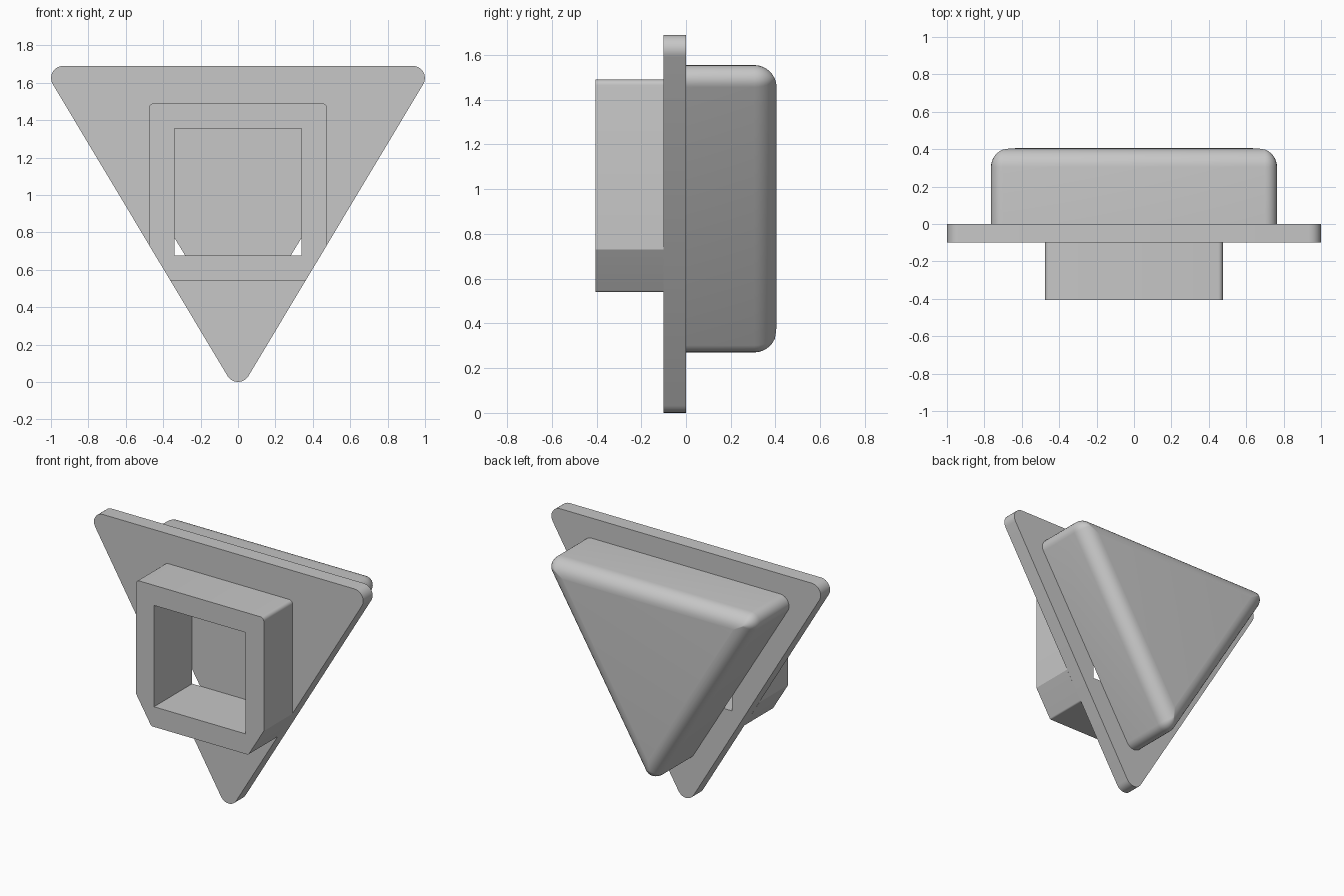
import bpy, bmesh, math
from mathutils import Vector

if "Cube" in bpy.data.objects:
    bpy.data.objects.remove(bpy.data.objects["Cube"], do_unlink=True)

grey = bpy.data.materials.new("light_grey")
grey.use_nodes = True
grey.diffuse_color = (0.57, 0.57, 0.57, 1)
grey.node_tree.nodes["Principled BSDF"].inputs["Base Color"].default_value = grey.diffuse_color


def rounded(corners, radii, steps=8):
    """Outline in x and z with a fillet at each corner."""
    pts = [Vector((x, 0, z)) for x, z in corners]
    out = []
    for i, (p, r) in enumerate(zip(pts, radii)):
        if r == 0:
            out.append(p)
            continue
        a = (pts[i - 1] - p).normalized()
        b = (pts[(i + 1) % len(pts)] - p).normalized()
        half = a.angle(b) / 2
        centre = p + (a + b).normalized() * r / math.sin(half)
        start = (p + a * r / math.tan(half) - centre).normalized()
        end = (p + b * r / math.tan(half) - centre).normalized()
        out += [centre + start.slerp(end, k / steps) * r for k in range(steps + 1)]
    return out


def triangle(top, apex, slope, radius, inset=0):
    """Rounded triangle pointing down, optionally shrunk inwards."""
    top -= inset
    apex += inset * math.sqrt(1 + slope ** 2) / slope
    w = (top - apex) * slope
    return rounded([(-w, top), (w, top), (0, apex)], [max(radius - inset, 0.002)] * 3)


def finish(name, bm):
    bmesh.ops.recalc_face_normals(bm, faces=bm.faces)
    mesh = bpy.data.meshes.new(name)
    bm.to_mesh(mesh)
    bm.free()
    mesh.materials.append(grey)
    obj = bpy.data.objects.new(name, mesh)
    bpy.context.collection.objects.link(obj)
    bpy.ops.object.select_all(action='DESELECT')
    obj.select_set(True)
    bpy.context.view_layer.objects.active = obj
    bpy.ops.object.shade_smooth_by_angle(angle=math.radians(25))


def slab(name, loops, y0, y1):
    """Extrude an outline with holes from y0 to y1."""
    bm = bmesh.new()
    edges = []
    for loop in loops:
        vs = [bm.verts.new((p.x, y0, p.z)) for p in loop]
        edges += [bm.edges.new((vs[i - 1], vs[i])) for i in range(len(vs))]
    bmesh.ops.triangle_fill(bm, edges=edges, use_beauty=True)
    ext = bmesh.ops.extrude_face_region(bm, geom=bm.faces[:], use_keep_orig=True)
    moved = [g for g in ext["geom"] if isinstance(g, bmesh.types.BMVert)]
    bmesh.ops.translate(bm, verts=moved, vec=(0, y1 - y0, 0))
    finish(name, bm)


# Square opening shared by the socket and the plate
opening = rounded([(-0.34, 0.675), (-0.34, 1.355), (0.34, 1.355), (0.34, 0.675)], [0] * 4)

# Flange plate, with the opening cut where it passes through
slab("flange_plate", [triangle(1.69, -0.0615, 0.599, 0.065), opening], -0.1, 0)

# Square socket, lower corners trimmed to the plate's edges
socket = rounded([(-0.475, 0.73), (-0.475, 1.49), (0.475, 1.49),
                  (0.475, 0.73), (0.36, 0.54), (-0.36, 0.54)],
                 [0, 0.025, 0.025, 0, 0.015, 0.015], 6)
slab("front_socket", [socket, opening], -0.405, -0.1)

# Rear block, lofted with a rounded back rim
bm = bmesh.new()
rim, back, count = 0.1, 0.405, 8
sections = [(0, 0)]
for k in range(count + 1):
    a = math.pi / 2 * k / count
    sections.append((back - rim + rim * math.sin(a), rim * (1 - math.cos(a))))
rings = [[bm.verts.new((p.x, y, p.z)) for p in triangle(1.555, 0.21, 0.606, 0.065, inset)]
         for y, inset in sections]
for lower, upper in zip(rings, rings[1:]):
    for i in range(len(lower)):
        bm.faces.new((lower[i - 1], lower[i], upper[i], upper[i - 1]))
bm.faces.new(rings[0])
bm.faces.new(rings[-1])
finish("rear_block", bm)
